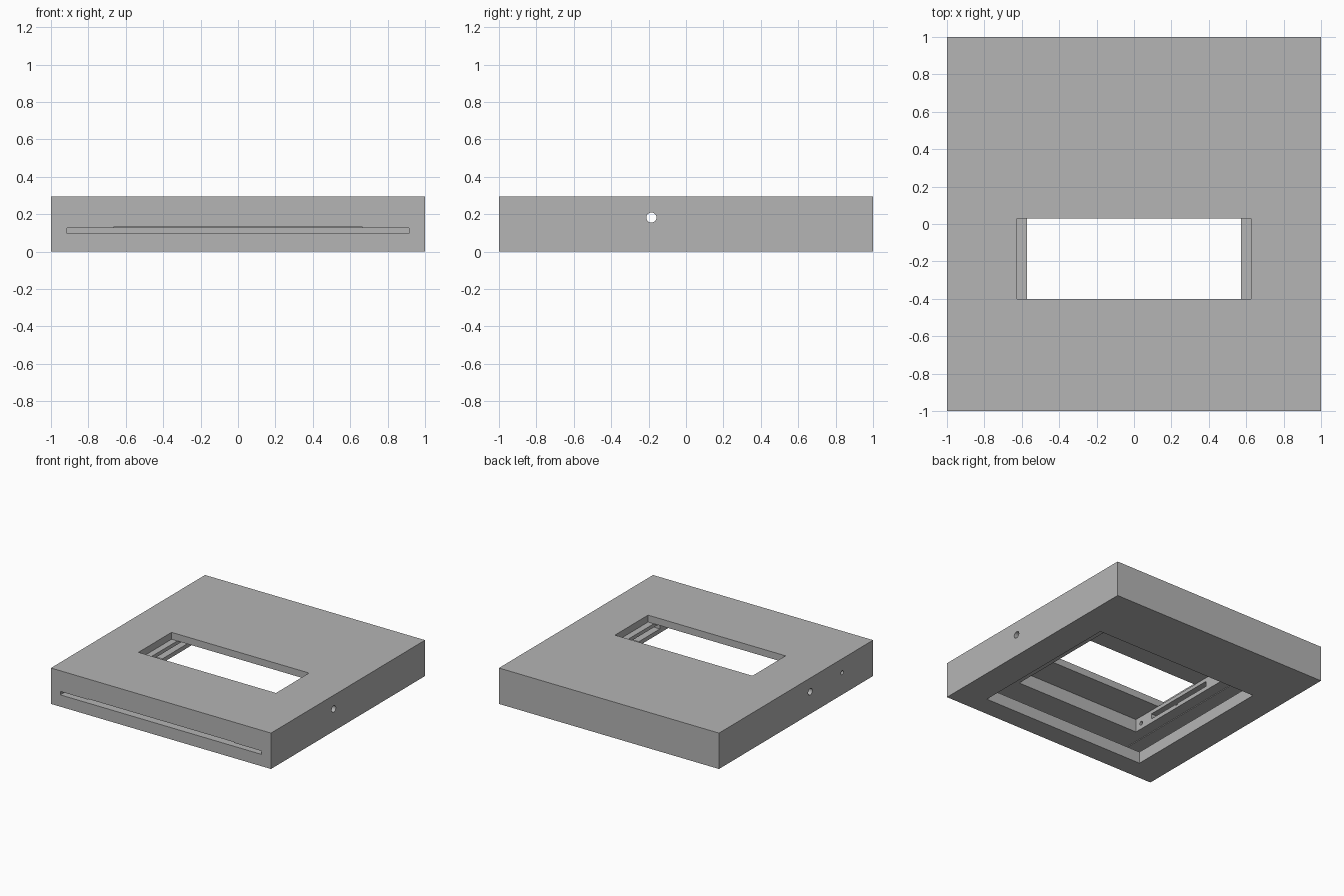
import bpy
import math

cube = bpy.data.objects.get("Cube")
if cube:
    bpy.data.objects.remove(cube, do_unlink=True)

grey = bpy.data.materials.new("plain grey")
grey.use_nodes = True
colour = (0.46, 0.46, 0.46, 1)
grey.diffuse_color = colour
grey.node_tree.nodes["Principled BSDF"].inputs["Base Color"].default_value = colour


def box(name, x, y, z):
    """Box from (min, max) ranges on each axis."""
    centre = [(a + b) / 2 for a, b in (x, y, z)]
    bpy.ops.mesh.primitive_cube_add(size=1, location=centre)
    ob = bpy.context.object
    ob.name = name
    ob.scale = [b - a for a, b in (x, y, z)]
    bpy.ops.object.transform_apply(location=True, rotation=True, scale=True)
    ob.data.materials.append(grey)
    return ob


def bore(name, x, y, z, radius):
    """Round cutter running along x."""
    bpy.ops.mesh.primitive_cylinder_add(
        vertices=24, radius=radius, depth=x[1] - x[0],
        location=((x[0] + x[1]) / 2, y, z), rotation=(0, math.pi / 2, 0))
    ob = bpy.context.object
    ob.name = name
    bpy.ops.object.transform_apply(location=True, rotation=True, scale=True)
    ob.data.materials.append(grey)
    return ob


# Solid housing
housing = box("housing", (-1, 1), (-1, 1), (0, 0.295))

# Stacked openings, from the bottom up
cutters = [
    box("bottom_opening", (-0.75, 0.75), (-0.83, 0.5), (-0.1, 0.11)),
    box("front_slot", (-0.915, 0.915), (-1.1, 0.66), (0.097, 0.125)),
    box("slot_relief", (-0.665, 0.665), (-1.1, 0.43), (0.115, 0.131)),
    box("inner_cavity", (-0.573, 0.573), (-0.66, 0.33), (0.12, 0.238)),
    box("top_window", (-0.625, 0.625), (-0.4, 0.03), (0.238, 0.4)),
]

# Long pockets in the side walls of the cavity
for side, sign in (("left", 1), ("right", -1)):
    x = sorted((sign * 0.56, sign * 0.63))
    cutters.append(box(side + "_pocket", x, (-0.48, 0.16), (0.165, 0.208)))

# Shaft hole through both sides and a cable hole on one side
cutters.append(bore("shaft_hole", (-1.1, 1.1), -0.185, 0.182, 0.027))
cutters.append(bore("cable_hole", (-1.1, -0.5), -0.6, 0.18, 0.016))

for cutter in cutters:
    cut = housing.modifiers.new(cutter.name, 'BOOLEAN')
    cut.operation = 'DIFFERENCE'
    cut.solver = 'EXACT'
    cut.object = cutter

# Apply the cuts, then drop the cutters
bpy.context.view_layer.update()
graph = bpy.context.evaluated_depsgraph_get()
housing.data = bpy.data.meshes.new_from_object(housing.evaluated_get(graph))
housing.modifiers.clear()
for cutter in cutters:
    bpy.data.objects.remove(cutter, do_unlink=True)
